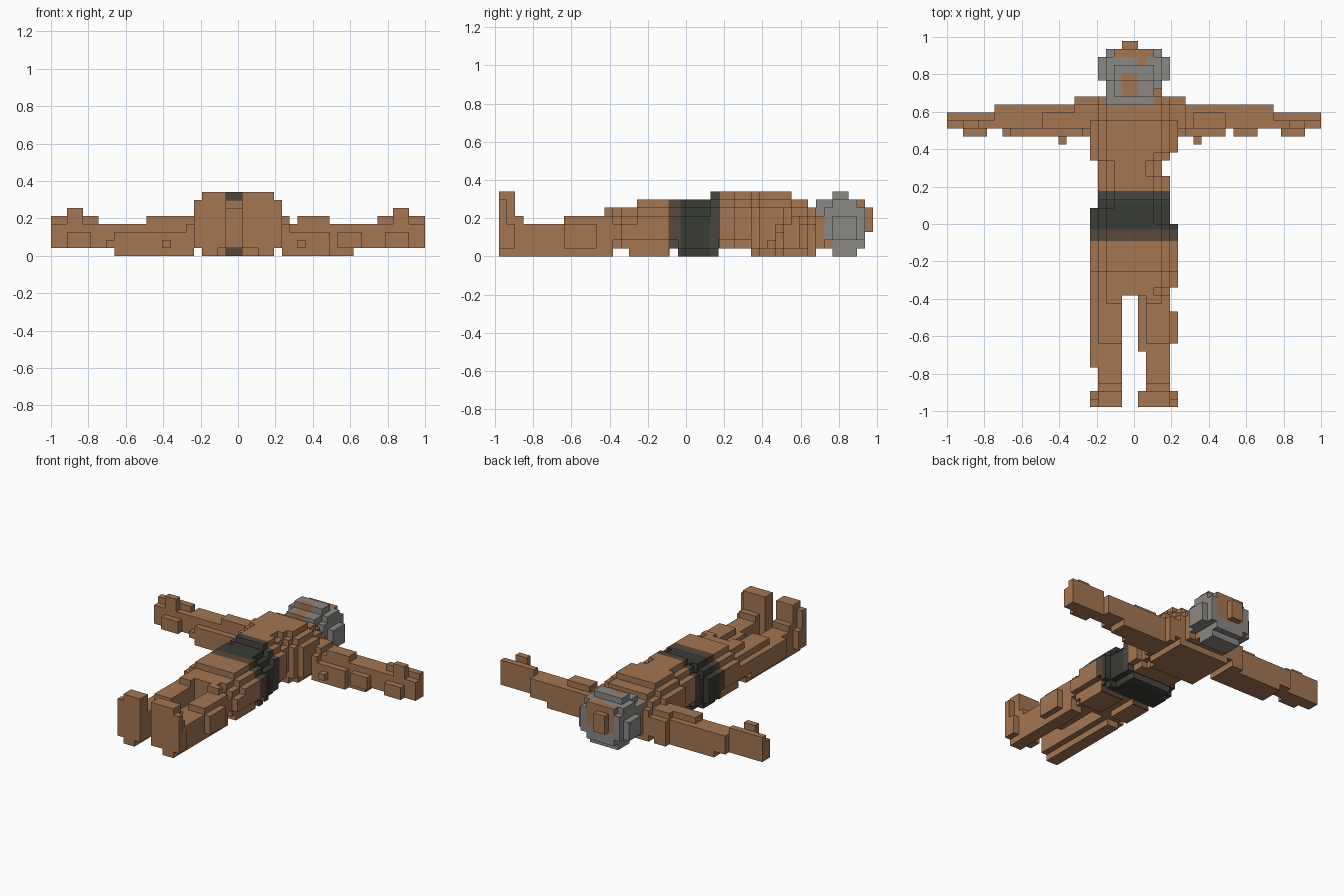
import bpy
import bmesh
from mathutils import Vector

cube = bpy.data.objects.get("Cube")
if cube:
    bpy.data.objects.remove(cube, do_unlink=True)

N = 47                            # blocks across the outstretched arms
S = 2 / N                         # size of one block
ORIGIN = Vector((N / 2, 23, 0))   # block grid position of the centre of the base
owner = {}                        # block -> part; later parts take over shared blocks


def material(name, rgb):
    m = bpy.data.materials.new(name)
    m.use_nodes = True
    m.diffuse_color = (*rgb, 1)
    m.node_tree.nodes["Principled BSDF"].inputs["Base Color"].default_value = (*rgb, 1)
    return m


def fill(part, x, y, z):
    """Fill a box of blocks; each range is (start, end)."""
    for i in range(*x):
        for j in range(*y):
            for k in range(*z):
                owner[i, j, k] = part


def flip(x):
    return N - x[1], N - x[0]


# Torso: cross-sections from crotch to neck, each up to y_end, with stepped edges
y = 14
for y_end, x0, x1, z0, z1 in [
        (15, 18, 28, 1, 6), (17, 18, 29, 1, 6), (22, 18, 29, 1, 7),
        (23, 18, 29, 0, 7), (25, 18, 28, 0, 7), (26, 19, 28, 0, 7),
        (27, 19, 28, 0, 8), (29, 19, 28, 1, 8), (31, 19, 27, 1, 8),
        (32, 18, 28, 0, 8), (36, 18, 29, 0, 8), (38, 18, 29, 0, 7),
        (39, 18, 29, 0, 6)]:
    for inset in range(3):
        bottom = z0 + (inset == 0)
        fill("torso", (x0 + inset, x1 - inset), (y, y_end), (bottom, z1 - 2 + inset))
    y = y_end
fill("torso", (19, 22), (16, 21), (0, 1))                    # buttocks
fill("torso", (24, 28), (16, 21), (0, 1))

# Legs and arms, mirrored
for side, place in (("right", tuple), ("left", flip)):
    leg, arm = side + "_leg", side + "_arm"
    y = 0
    for y_end, top in ((2, 8), (3, 5), (8, 4), (14, 5)):     # foot, ankle, shin, knee
        fill(leg, place((19, 22)), (y, y_end), (1, top))
        y = y_end
    fill(leg, place((19, 21)), (0, 14), (0, 1))              # back of the leg
    fill(leg, place((18, 19)), (0, 1), (1, 7))               # outer edge of the foot
    fill(leg, place((18, 19)), (1, 2), (1, 4))
    fill(leg, place((18, 19)), (8, 12), (1, 4))              # outer thigh
    fill(leg, place((20, 22)), (13, 14), (5, 6))             # top of the thigh

    fill(arm, place((0, 6)), (35, 36), (1, 4))               # hand
    fill(arm, place((0, 6)), (36, 37), (1, 5))
    fill(arm, place((2, 5)), (34, 35), (1, 3))
    fill(arm, place((2, 4)), (35, 36), (4, 6))               # thumb
    fill(arm, place((6, 18)), (35, 38), (1, 4))              # whole arm
    fill(arm, place((8, 11)), (34, 35), (1, 3))              # forearm
    fill(arm, place((12, 18)), (34, 35), (0, 3))             # upper arm
    fill(arm, place((9, 18)), (35, 38), (0, 1))
    fill(arm, place((12, 16)), (35, 37), (4, 5))
    fill(arm, place((17, 18)), (34, 39), (0, 4))             # shoulder
    fill(arm, place((17, 18)), (35, 38), (4, 5))

# Uneven blocks found on one side only
fill("right_leg", (18, 19), (5, 14), (1, 4))
fill("left_leg", (24, 25), (7, 14), (1, 4))
fill("left_leg", (24, 25), (0, 2), (1, 8))
fill("right_arm", (7, 8), (34, 35), (1, 2))
fill("right_arm", (8, 12), (34, 35), (0, 3))
fill("right_arm", (8, 9), (35, 38), (0, 1))
fill("right_arm", (16, 17), (35, 38), (4, 5))
fill("right_arm", (16, 17), (38, 39), (0, 4))
fill("right_arm", (14, 15), (33, 34), (1, 2))
fill("left_arm", (31, 32), (33, 34), (1, 2))

# Head with a bare crown, and the neck
fill("head", (21, 26), (39, 45), (1, 7))
fill("head", (22, 24), (45, 46), (3, 6))
fill("head", (20, 27), (38, 40), (1, 5))

# Hair and beard, mirrored halves
for place in (tuple, flip):
    hair = "hair_and_beard"
    fill(hair, place((20, 21)), (40, 45), (2, 6))            # sides
    fill(hair, place((19, 20)), (41, 44), (2, 5))
    fill(hair, place((21, 24)), (41, 45), (1, 3))            # back
    fill(hair, place((21, 24)), (41, 44), (0, 1))
    fill(hair, place((21, 24)), (38, 39), (5, 6))            # beard
    fill(hair, place((21, 24)), (39, 41), (5, 7))
    fill(hair, place((20, 24)), (41, 44), (5, 7))            # brow
    fill(hair, place((21, 24)), (41, 43), (7, 8))
fill("hair_and_beard", (20, 21), (38, 40), (5, 6))

# Bare patch in the brow, and the nose
fill("head", (24, 25), (43, 44), (6, 7))
fill("nose", (22, 24), (39, 41), (5, 7))
fill("nose", (22, 24), (41, 42), (7, 8))


def block_faces(cell):
    """Corners of the faces of a block that touch no other block."""
    for axis in range(3):
        u, v = (axis + 1) % 3, (axis + 2) % 3
        for side in (0, 1):
            near = list(cell)
            near[axis] += 2 * side - 1
            if tuple(near) in owner:
                continue
            quad = []
            for du, dv in ((0, 0), (1, 0), (1, 1), (0, 1)):
                p = list(cell)
                p[axis] += side
                p[u] += du
                p[v] += dv
                quad.append(tuple(p))
            yield quad if side else quad[::-1]


def paint_waistcloth(bm):
    """Cut the torso at the cloth borders and colour the bands between them."""
    cuts = (-0.092, -0.03, 0.125, 0.177)
    for cut in cuts:
        bmesh.ops.bisect_plane(bm, geom=bm.verts[:] + bm.edges[:] + bm.faces[:],
                               dist=1e-5, plane_co=(0, cut, 0), plane_no=(0, 1, 0))
    for f in bm.faces:
        band = sum(f.calc_center_median().y > cut for cut in cuts)
        f.material_index = band % len(cuts)


def build(part, mats):
    bm = bmesh.new()
    verts = {}
    for cell in [c for c, name in owner.items() if name == part]:
        for quad in block_faces(cell):
            for p in quad:
                if p not in verts:
                    verts[p] = bm.verts.new((Vector(p) - ORIGIN) * S)
            bm.faces.new([verts[p] for p in quad])
    if part == "torso":
        paint_waistcloth(bm)
    mesh = bpy.data.meshes.new(part)
    bm.to_mesh(mesh)
    bm.free()
    for m in mats:
        mesh.materials.append(m)
    bpy.context.collection.objects.link(bpy.data.objects.new(part, mesh))


skin = material("brown skin", (0.37, 0.18, 0.085))
grey = material("grey hair", (0.26, 0.25, 0.235))
dark = material("dark cloth", (0.042, 0.045, 0.036))
upper_edge = material("cloth upper edge", (0.068, 0.06, 0.055))
lower_edge = material("cloth lower edge", (0.098, 0.066, 0.045))

for part in ("right_leg", "left_leg", "right_arm", "left_arm", "head", "nose"):
    build(part, [skin])
build("hair_and_beard", [grey])
build("torso", [skin, lower_edge, dark, upper_edge])
